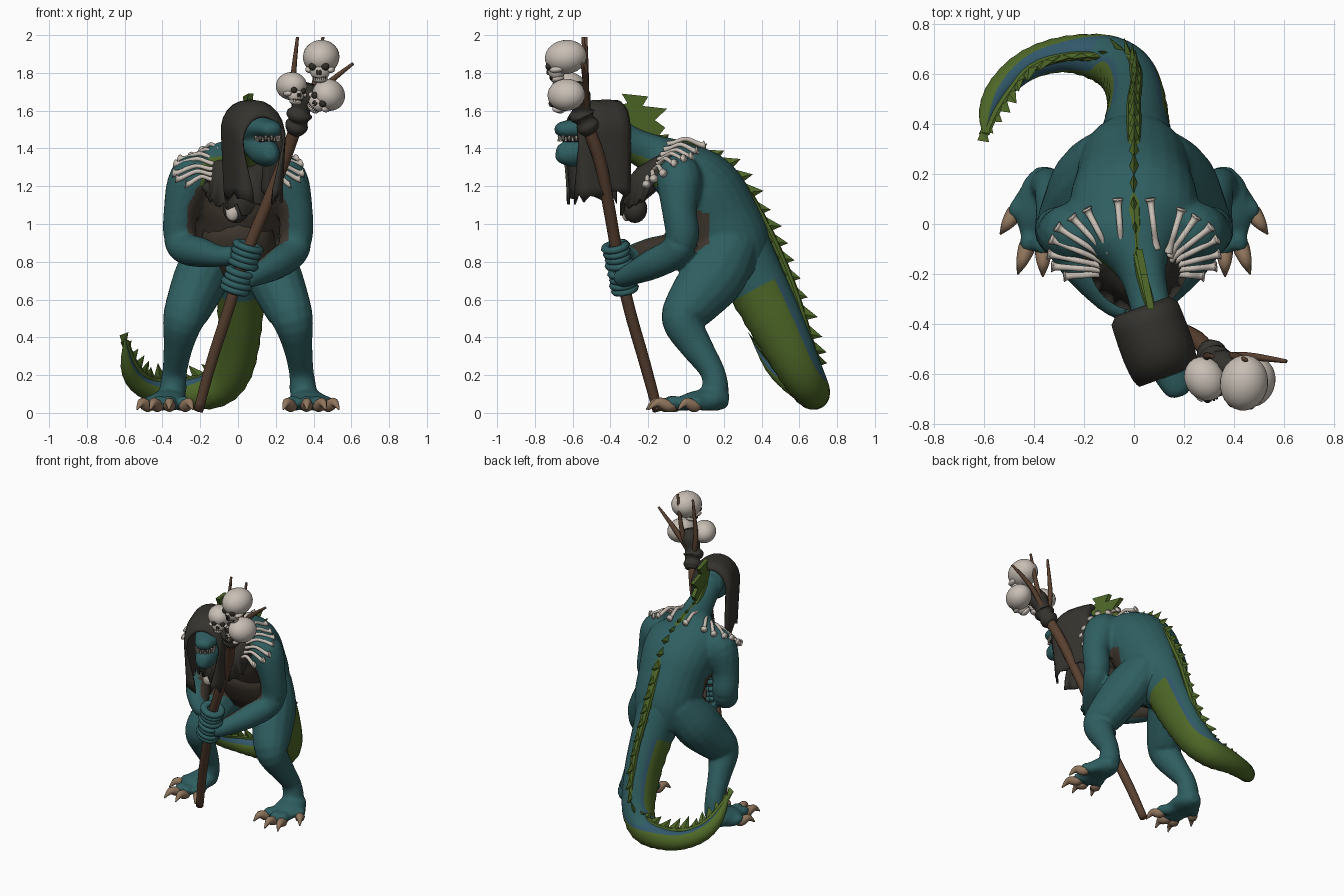
import bpy, bmesh, math, random
from mathutils import Vector, Matrix, Euler
from mathutils.bvhtree import BVHTree

if "Cube" in bpy.data.objects:
    bpy.data.objects.remove(bpy.data.objects["Cube"])

random.seed(4)


def mat(name, r, g, b):
    m = bpy.data.materials.new(name)
    m.diffuse_color = (r, g, b, 1)
    m.use_nodes = True
    m.node_tree.nodes["Principled BSDF"].inputs["Base Color"].default_value = m.diffuse_color
    return m


TEAL = mat("teal skin", 0.028, 0.112, 0.118)
GREEN = mat("moss green", 0.075, 0.135, 0.02)
BLUE = mat("blue stripe", 0.03, 0.095, 0.14)
BROWN = mat("brown belly", 0.05, 0.038, 0.028)
CLOTH = mat("dark cloth", 0.035, 0.033, 0.027)
BONE = mat("bone", 0.58, 0.52, 0.46)
WOOD = mat("wood", 0.10, 0.052, 0.03)
CLAW = mat("claw", 0.28, 0.18, 0.11)
DARK = mat("socket dark", 0.03, 0.025, 0.02)


def finish(name, bm, mats, smooth=True):
    bmesh.ops.recalc_face_normals(bm, faces=bm.faces[:])
    me = bpy.data.meshes.new(name)
    bm.to_mesh(me)
    bm.free()
    for m in mats:
        me.materials.append(m)
    for p in me.polygons:
        p.use_smooth = smooth
    ob = bpy.data.objects.new(name, me)
    bpy.context.collection.objects.link(ob)
    return ob


def spline(pts, sub):
    """Catmull-Rom through tuples of any length."""
    out, last = [], len(pts) - 1
    for i in range(last):
        a, b, c, d = pts[max(i - 1, 0)], pts[i], pts[i + 1], pts[min(i + 2, last)]
        for k in range(sub):
            t = k / sub
            out.append([0.5 * (2 * q + (r - p) * t + (2 * p - 5 * q + 4 * r - s) * t * t
                               + (3 * q - p - 3 * r + s) * t ** 3) for p, q, r, s in zip(a, b, c, d)])
    return out + [list(pts[-1])]


def frames(pts, sub, d):
    """Points, radii and dorsal frames along a path of (x, y, z, rx, ry[, dorsal])."""
    full = [p if len(p) == 8 else (p + (p[3],) if len(p) == 4 else p) + tuple(d) for p in pts]
    s = spline(full, sub)
    for i, q in enumerate(s):
        t = (Vector(s[min(i + 1, len(s) - 1)][:3]) - Vector(s[max(i - 1, 0)][:3])).normalized()
        side = t.cross(Vector(q[5:])).normalized()
        yield Vector(q[:3]), max(q[3], .002), max(q[4], .002), t, side, side.cross(t)


def tube(bm, pts, d=(0, 1, 0), n=14, sub=4, rule=None, ridge=0.0, m=0):
    rings = []
    for i, (p, rx, ry, t, sd, up) in enumerate(frames(pts, sub, d)):
        ring = []
        for k in range(n):
            a = 2 * math.pi * k / n
            f = 1 - (ridge * (i % 2) if math.cos(a) < 0.3 else 0)
            ring.append(bm.verts.new(p + f * (sd * math.sin(a) * rx + up * math.cos(a) * ry)))
        rings.append(ring)
    for i in range(len(rings) - 1):
        for k in range(n):
            f = bm.faces.new((rings[i][k], rings[i][(k + 1) % n], rings[i + 1][(k + 1) % n], rings[i + 1][k]))
            f.material_index = rule(i / len(rings), math.cos(2 * math.pi * (k + .5) / n)) if rule else m
    for r in (rings[0], rings[-1]):
        bm.faces.new(r).material_index = m


def ball(bm, M, loc, size, m=0, seg=16):
    res = bmesh.ops.create_uvsphere(bm, u_segments=seg, v_segments=seg // 2 + 2, radius=1,
                                    matrix=M @ Matrix.Translation(loc) @ Matrix.Diagonal((*size, 1)))
    for v in res["verts"]:
        for f in v.link_faces:
            f.material_index = m


# Body: torso, neck, jaws, arms, legs and feet fused into one skin
bm = bmesh.new()
tube(bm, [(0, .31, .70, .15, .15), (0, .24, .85, .215, .22), (0, .16, 1.02, .235, .23), (0, .07, 1.18, .26, .22),
          (0, -.04, 1.28, .24, .165), (.03, -.17, 1.365, .105, .11), (.06, -.3, 1.43, .08, .09),
          (.09, -.42, 1.5, .09, .1)], n=24)
tube(bm, [(.07, -.36, 1.5, .1, .1), (.11, -.47, 1.51, .105, .09), (.15, -.58, 1.505, .085, .055),
          (.175, -.66, 1.5, .06, .042), (.185, -.69, 1.495, .035, .02)], d=(0, 0, 1))
tube(bm, [(.1, -.44, 1.42, .085, .07), (.14, -.56, 1.38, .08, .075), (.165, -.64, 1.375, .06, .065),
          (.178, -.685, 1.38, .03, .04)], d=(0, 0, 1))
claws = bmesh.new()
for s in (-1, 1):
    h = .05 if s < 0 else 0
    tube(bm, [(s * .17, -.03, 1.28, .1), (s * .25, -.035, 1.23, .122), (s * .303, -.035, 1.07, .093),
              (s * .307, -.02, .94, .09), (s * .285, -.06, .85 + h / 2, .085), (s * .2, -.18, .785 + h * 1.3, .08),
              (s * .1, -.3, .73 + h * 2, .058), (s * .03 + .01, -.345, .71 + h * 2.5, .052)], d=(0, .3, 1))
    tube(bm, [(s * .11, .25, .9, .14, .12), (s * .185, .16, .74, .17, .145), (s * .25, .04, .59, .145, .13),
              (s * .29, -.02, .49, .11), (s * .315, .05, .36, .088, .08), (s * .335, .14, .22, .066),
              (s * .345, .155, .12, .072), (s * .345, .15, .06, .06)], d=(1, 0, 0))
    tube(bm, [(s * .355, .225, .06, .035), (s * .36, .16, .07, .085, .06), (s * .375, .04, .065, .1, .05),
              (s * .38, -.04, .05, .08, .03)], d=(0, 0, 1))
    for x, y, bx, by in ((.535, -.04, .39, .17), (.465, -.2, .37, .08), (.365, -.21, .36, .06), (.24, -.16, .34, .08)):
        a, b = Vector((s * bx, by, .065)), Vector((s * x, y, .02))
        q = a.lerp(b, .55)
        tube(bm, [(*a, .04), (*a.lerp(b, .35), .038), (q.x, q.y, .055, .036), (*a.lerp(b, .66), .02)], d=(0, 0, 1))
        q = a.lerp(b, .82)
        tube(claws, [(*a.lerp(b, .5), .028), (*a.lerp(b, .62), .034), (q.x, q.y, .055, .024), (b.x, b.y, .018, .004)],
             d=(0, 0, 1), n=8)
finish("toe_claws", claws, [CLAW])
body = finish("body", bm, [TEAL])
rm = body.modifiers.new("fuse", "REMESH")
rm.mode, rm.voxel_size = "VOXEL", .013
sm = body.modifiers.new("soften", "SMOOTH")
sm.iterations = 4
dg = bpy.context.evaluated_depsgraph_get()
skin = bpy.data.meshes.new_from_object(body.evaluated_get(dg))
body.modifiers.clear()
body.data = skin
skin.materials.clear()
for m in (TEAL, BROWN, GREEN):
    skin.materials.append(m)
for p in skin.polygons:
    c, v = p.center, p.normal
    p.use_smooth = True
    p.material_index = 0
    ventral = v.dot(Vector((0, -.8, -.6))) > .35
    if abs(c.x) < .2 and -.4 < c.y and c.z > 1.2 and ventral:
        p.material_index = 2  # throat
    elif abs(c.x) < .24 and -.13 < c.y < .12 and .78 < c.z < 1.22:
        p.material_index = 1  # belly and flanks
    elif .07 < abs(c.x) < .27 and -.3 < c.y < 0 and .78 < c.z < 1.2 and v.x * c.x < 0 and abs(v.x) > .3:
        p.material_index = 1  # inner arms
bvh = BVHTree.FromPolygons([v.co for v in skin.vertices], [p.vertices[:] for p in skin.polygons])

# Tail: blue-edged back, ridged green underside
bm = bmesh.new()
tube(bm, [(0, .24, .90, .18, .2, 0, .8, .6), (.01, .36, .70, .14, .165, 0, .85, .5), (.01, .49, .45, .118, .145, 0, .9, .4),
          (-.03, .60, .23, .11, .12, 0, .8, .6), (-.12, .66, .125, .1, .1, 0, .3, 1), (-.27, .68, .10, .075, .08, .1, -.1, 1),
          (-.42, .64, .11, .062, .065, .3, -.2, 1), (-.53, .55, .16, .052, .055, .5, -.3, .9),
          (-.585, .45, .25, .037, .037, .6, -.3, .7), (-.6, .35, .39, .004, .004, .6, -.3, .5)],
     n=28, sub=6, ridge=.04,
     rule=lambda t, c: 0 if t < .11 else (1 if c < .55 else (2 if t > .45 or c < .8 else 0)))
finish("tail", bm, [TEAL, GREEN, BLUE])

# Green band with leaning spines down neck, back and tail
bm = bmesh.new()
path = [(.07, -.34, 1.54, .04, .022, 0, .3, 1), (.02, -.15, 1.45, .04, .024, 0, .4, 1), (0, .05, 1.40, .05, .028, 0, .5, .9),
        (0, .2, 1.315, .06, .032, 0, .6, .8), (0, .32, 1.175, .06, .032, 0, .8, .6), (0, .42, 1.0, .065, .03, 0, .85, .5),
        (0, .5, .83, .065, .028, 0, .9, .4), (.01, .575, .64, .06, .025, 0, .95, .3), (.0, .64, .43, .055, .024, 0, .9, .4),
        (-.04, .68, .28, .06, .024, -.1, .6, .8), (-.12, .67, .215, .07, .022, .1, 0, 1), (-.27, .67, .17, .07, .02, .1, -.2, 1),
        (-.41, .625, .17, .075, .018, .3, -.3, 1), (-.5, .53, .20, .07, .015, .6, -.3, .8),
        (-.56, .44, .28, .05, .012, .7, -.2, .6), (-.6, .36, .38, .03, .008, .6, -.3, .5)]
tube(bm, [q[:3] + (q[4], .022) + q[5:] for q in path], n=8)
for i, (p, h, w, t, sd, up) in enumerate(frames(path, 2, (0, 0, 1))):
    p, k, ln = p - up * .015, h * random.uniform(.75, 1.3) + .02, .085 if i < 20 else .06
    e = [bm.verts.new(v) for v in (p - t * ln, p + sd * w, p + t * .045, p - sd * w)]
    tip = bm.verts.new(p + up * k + t * .05)
    for j in range(4):
        bm.faces.new((e[j], e[(j + 1) % 4], tip))
    bm.faces.new(e)
finish("back_spines", bm, [GREEN], False)

# Ragged neck crest
bm = bmesh.new()
crest = [(-.4, 1.5), (-.38, 1.62), (-.31, 1.64), (-.34, 1.69), (-.2, 1.675), (-.23, 1.625), (-.1, 1.61), (-.165, 1.55),
         (-.11, 1.51), (-.15, 1.46), (-.04, 1.42), (-.05, 1.36), (-.3, 1.4)]
sides = [[bm.verts.new((.02 - .2 * (y + .1) + o, y, z)) for y, z in crest] for o in (-.014, .014)]
for r in sides:
    bm.faces.new(r)
for k in range(len(crest)):
    j = (k + 1) % len(crest)
    bm.faces.new((sides[0][k], sides[0][j], sides[1][j], sides[1][k]))
finish("neck_crest", bm, [GREEN], False)

# Mouth lining and teeth, in the turned head's frame
yaw = math.radians(20)
fw, sv = Vector((math.sin(yaw), -math.cos(yaw), 0)), Vector((math.cos(yaw), math.sin(yaw), 0))
bm = bmesh.new()
ball(bm, Matrix.Translation((.152, -.59, 1.452)) @ Matrix.Rotation(yaw, 4, "Z"), (0, 0, 0), (.064, .08, .025))
finish("mouth", bm, [DARK])
bm = bmesh.new()
for k in range(13):
    a = math.radians(-84 + 14 * k)
    p = Vector((.152, -.595, 0)) + sv * math.sin(a) * .065 + fw * math.cos(a) * .08
    up = 1 if k % 2 else -1
    tube(bm, [(p.x, p.y, 1.452 - up * .016, .008), (p.x, p.y, 1.452 + up * .012, .003)], n=6, sub=1)
finish("teeth", bm, [BONE], False)

# Hood draped over the head, ragged hanging sides
bm = bmesh.new()
cols = [(-.155, .8, .85, -.03), (-.125, 1, 1, 0), (-.08, 1.02, 1, .003), (-.03, 1.03, 1, .003), (.03, 1.03, 1, 0),
        (.08, 1, 1, -.015), (.115, .96, .95, -.04), (.135, .9, .7, -.065), (.145, .85, .4, -.085)]
grid = []
for off, wt, wl, dz in cols:
    row = []
    for i in range(27):
        t = (i - 13) / 13
        a, sg = abs(t), 1 if t > 0 else -1
        rag = random.uniform(-.05, .03) if i in (0, 26) else 0
        if a < .42:
            x, z = wt * .142 * math.sin(a / .42 * math.pi / 2), 1.5 + .155 * math.cos(a / .42 * math.pi / 2) + dz
        else:
            u = (a - .42) / .58
            x, z = .142 * (wt + (wl * .88 - wt) * u), 1.5 + dz * (1 - u) - .35 * u + rag
        row.append(bm.verts.new(Vector((.085, -.475, z)) + fw * off + sv * x * sg))
    grid.append(row)
for a, b in zip(grid, grid[1:]):
    for i in range(26):
        bm.faces.new((a[i], a[i + 1], b[i + 1], b[i]))
hood = finish("hood", bm, [CLOTH])
hood.modifiers.new("thick", "SOLIDIFY").thickness = .014

# Ragged collar hanging over the chest (open at the back of the neck)
bm = bmesh.new()
C, rows = Vector((.02, -.15, 0)), [[], [], []]
for k in range(33):
    a = math.radians(150 + 240 * k / 32)
    d, s = Vector((math.cos(a), math.sin(a), 0)), math.sin(a)
    rag = random.uniform(-.06, .02)
    for j, (r, z) in enumerate(((.09, 1.38 + .06 * s), (.15, 1.33 + .08 * s), (.2, 1.22 + .12 * s + rag))):
        rows[j].append(bm.verts.new(C + d * r + Vector((0, 0, z))))
for a, b in zip(rows, rows[1:]):
    for k in range(32):
        bm.faces.new((a[k], a[k + 1], b[k + 1], b[k]))
collar = finish("collar", bm, [CLOTH])
collar.modifiers.new("thick", "SOLIDIFY").thickness = .015

# Bones fanned over the shoulders, their outer knobs resting on the skin
bm = bmesh.new()
fan = [(.065, .1), (.19, .06), (.25, .03), (.31, -.01), (.335, -.06), (.345, -.12), (.33, -.17), (.28, -.21)]
for s in (-1, 1):
    for k, (x, y) in enumerate(fan):
        u = k / 7
        p = Vector((.02 + s * (.07 if k == 0 else .115 + .02 * u), -.1 - .1 * u, 1.42 - .19 * u))
        q = Vector((s * x, y, 0))
        hit = bvh.ray_cast(Vector((q.x, q.y, 2)), Vector((0, 0, -1)))[0]
        q.z = max(hit.z + .015 if hit else 0, 1.42 - .21 * u)
        mid = p.lerp(q, .5) + Vector((0, 0, .03))
        tube(bm, [(*p, .018), (*p.lerp(mid, .4), .012), (*mid, .012), (*p.lerp(q, .88), .014), (*q, .024)],
             d=(1, 0, 0) if k == 0 else (0, 0, 1), n=8)
finish("bone_collar", bm, [BONE])

# Pouch on the chest and front apron
bm = bmesh.new()
ball(bm, Matrix(), (-.01, -.27, 1.08), (.07, .065, .075))
ball(bm, Matrix(), (-.03, -.315, 1.06), (.035, .025, .045), 1)
tube(bm, [(-.17, -.17, 1.2, .03), (-.02, -.27, 1.12, .03), (.15, -.19, 1.2, .03)], d=(0, 0, 1), n=8)
finish("chest_pouch", bm, [CLOTH, BONE])
bm = bmesh.new()
prev = None
for z, w, y in ((1.02, .17, -.09), (.9, .2, -.06), (.8, .2, -.01), (.72, .19, .04), (.65, .15, .08)):
    row = [bm.verts.new((w * (i - 3) / 3, y + .1 * ((i - 3) / 3) ** 2, z + (.1 * (1 - abs(i - 3) / 3) if z < .7 else 0)))
           for i in range(7)]
    if prev:
        for i in range(6):
            bm.faces.new((prev[i], prev[i + 1], row[i + 1], row[i]))
    prev = row
apron = finish("apron", bm, [BROWN])
apron.modifiers.new("thick", "SOLIDIFY").thickness = .014

# Staff, prongs and cloth binding
staff = [(-.21, -.15, .012, .027), (-.14, -.22, .27, .03), (-.05, -.30, .55, .031), (.035, -.36, .82, .031),
         (.15, -.41, 1.1, .032), (.25, -.46, 1.35, .034), (.32, -.54, 1.56, .036)]
bm = bmesh.new()
tube(bm, staff, n=10)
for mx, my, tip in ((.29, -.53, (.315, -.53, 1.99)), (.4, -.53, (.45, -.545, 1.99)), (.45, -.53, (.61, -.55, 1.85))):
    tube(bm, [(.32, -.54, 1.56, .02), (mx, my, 1.72, .017), (*tip, .008)], n=8)
finish("staff", bm, [WOOD])
bm = bmesh.new()
tube(bm, [(.30, -.50, 1.49, .045), (.31, -.52, 1.52, .062), (.32, -.535, 1.55, .05), (.325, -.55, 1.58, .07),
          (.335, -.555, 1.61, .05), (.36, -.57, 1.68, .065), (.38, -.58, 1.74, .04)], n=14)
finish("staff_binding", bm, [CLOTH])

# Fingers of both hands wrapped round the staff
bm = bmesh.new()
ax = Vector((.085, -.06, .27)).normalized()
u = ax.cross(Vector((1, 0, 0))).normalized()
v = ax.cross(u)
for k in range(8):
    z = .655 + .03 * k + (.015 if k > 3 else 0)
    c = Vector((-.05, -.30, .55)).lerp(Vector((.035, -.36, .82)), (z - .55) / .27)
    r = .05 + .004 * math.sin(k * 2.1)
    ring = [tuple(c + (u * math.cos(a) + v * math.sin(a) * 1.15) * r) + (.026, .02)
            for a in [2 * math.pi * i / 10 for i in range(11)]]
    tube(bm, ring, d=ax, n=8, sub=2)
finish("fingers", bm, [TEAL])

# Three skulls
for name, c, r, rot in (("top_skull", (.44, -.64, 1.87), .11, (8, 0, -8)), ("left_skull", (.285, -.625, 1.72), .09, (-5, 5, 30)),
                        ("right_skull", (.47, -.635, 1.675), .1, (0, 45, -20))):
    M = Matrix.Translation(c) @ Euler([math.radians(a) for a in rot]).to_matrix().to_4x4() @ Matrix.Scale(r, 4)
    bm = bmesh.new()
    ball(bm, M, (0, .05, .12), (.88, 1.02, .82), seg=24)
    ball(bm, M, (0, -.5, -.45), (.5, .42, .5))
    ball(bm, M, (0, -.5, -.85), (.38, .34, .2))
    for s in (-1, 1):
        ball(bm, M, (s * .52, -.4, -.42), (.2, .35, .16))
        ball(bm, M, (s * .3, -.79, -.22), (.2, .16, .19), 1)
        ball(bm, M, (s * .07, -.9, -.5), (.07, .08, .13), 1, 8)
    for k in range(7):
        x = (k - 3) * .1
        ball(bm, M, (x, -.82 + x * x, -.78), (.016, .05, .1), 1, 8)
    finish(name, bm, [BONE, DARK])
